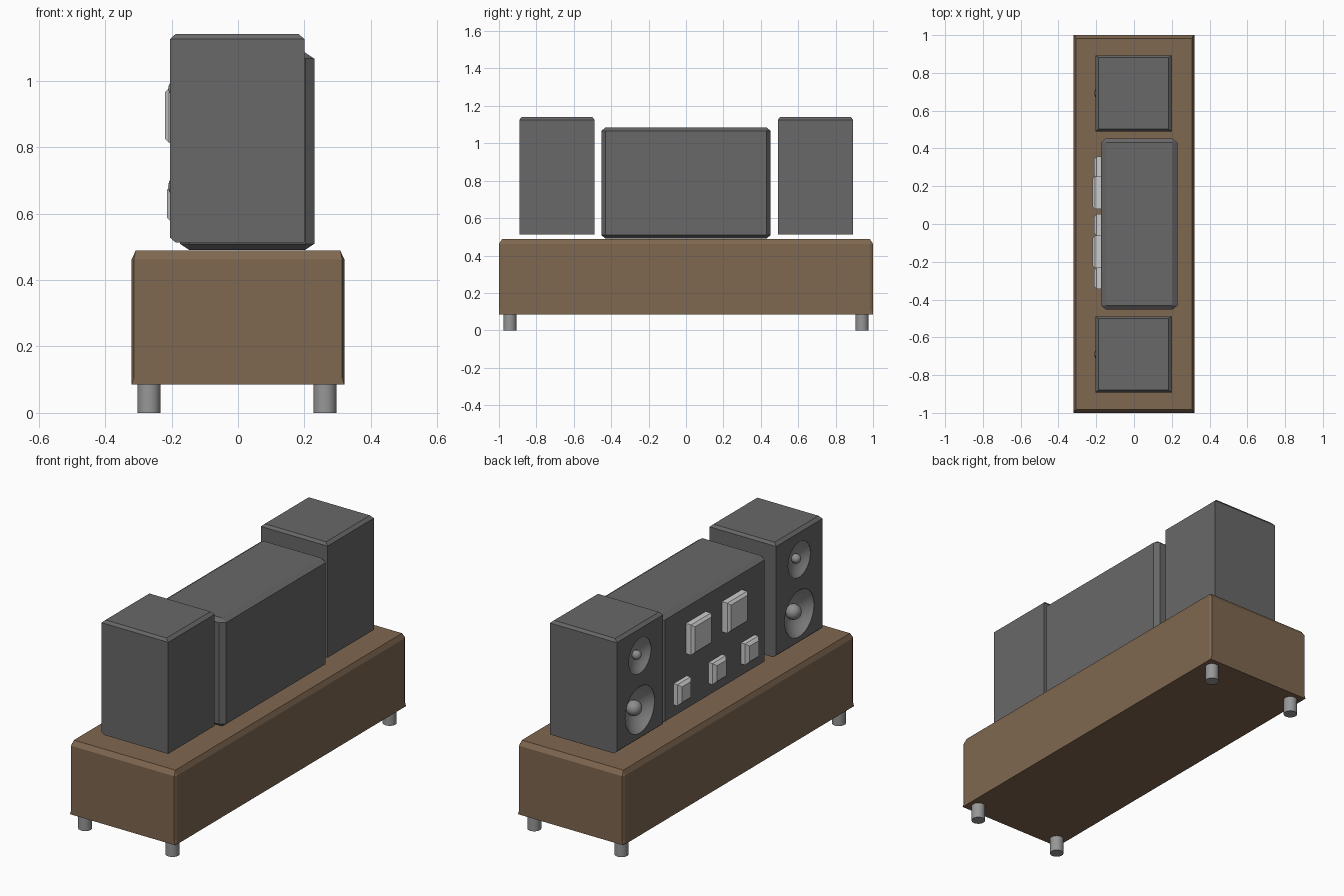
import bpy, bmesh, math
from mathutils import Vector, Matrix

if "Cube" in bpy.data.objects:
    bpy.data.objects.remove(bpy.data.objects["Cube"])


def material(name, rgb):
    m = bpy.data.materials.new(name)
    m.diffuse_color = (*rgb, 1)
    m.use_nodes = True
    m.node_tree.nodes["Principled BSDF"].inputs["Base Color"].default_value = m.diffuse_color
    return m


WOOD = material("wood", (0.212, 0.135, 0.079))
DARK = material("dark_casing", (0.138, 0.138, 0.138))
CONE = material("cone_grey", (0.27, 0.27, 0.27))
METAL = material("leg_metal", (0.31, 0.31, 0.31))


def finish(name, bm, mat=None, smooth=False):
    me = bpy.data.meshes.new(name)
    bm.to_mesh(me)
    bm.free()
    ob = bpy.data.objects.new(name, me)
    bpy.context.collection.objects.link(ob)
    if mat:
        me.materials.append(mat)
    bpy.ops.object.select_all(action='DESELECT')
    ob.select_set(True)
    bpy.context.view_layer.objects.active = ob
    if smooth:
        bpy.ops.object.shade_smooth_by_angle(angle=math.radians(40))
    return ob


def box(name, lo, hi, chamfer, pick=lambda c: True, mat=None):
    """Box between two corners; picked edges get a chamfer sized per axis."""
    lo, hi, chamfer = Vector(lo), Vector(hi), Vector(chamfer)
    bm = bmesh.new()
    bmesh.ops.create_cube(bm, size=1)
    edges = [e for e in bm.edges if pick((e.verts[0].co + e.verts[1].co) / 2)]
    for v in bm.verts:
        p = v.co * (hi - lo)
        v.co = [a / c for a, c in zip(p, chamfer)]
    bmesh.ops.bevel(bm, geom=edges, offset=1, segments=1, affect='EDGES')
    for v in bm.verts:
        v.co = v.co * chamfer + (lo + hi) / 2
    return finish(name, bm, mat)


def cylinder(name, r, h, matrix, mat=None, seg=32):
    bm = bmesh.new()
    bmesh.ops.create_cone(bm, cap_ends=True, segments=seg, radius1=r, radius2=r,
                          depth=h, matrix=matrix)
    return finish(name, bm, mat, True)


def driver_cone(name, r, depth, x, y, z):
    """Dished speaker cone facing -x."""
    bm = bmesh.new()
    profile = [(1, 0), (0.8, 0.4), (0.55, 0.75), (0.3, 0.95), (0, 1)]
    vs = [bm.verts.new((x + d * depth, y + k * r, z)) for k, d in profile]
    es = [bm.edges.new(p) for p in zip(vs, vs[1:])]
    bmesh.ops.spin(bm, geom=vs + es, cent=(x, y, z), axis=(1, 0, 0),
                   angle=math.tau, steps=32)
    bmesh.ops.remove_doubles(bm, verts=bm.verts, dist=1e-4)
    bm.normal_update()
    flip = [f for f in bm.faces if f.normal.x > 0]
    bmesh.ops.reverse_faces(bm, faces=flip)
    return finish(name, bm, CONE, True)


def dome(name, r, x, y, z):
    bm = bmesh.new()
    bmesh.ops.create_uvsphere(bm, u_segments=24, v_segments=12, radius=r,
                              matrix=Matrix.Translation((x, y, z)))
    return finish(name, bm, CONE, True)


# cabinet: chamfered rings that run to sharp corners at the bottom
bm = bmesh.new()
rings = []
for hx, hy, cx, cy, z in [(0.32, 1, 0, 0, 0.085), (0.32, 1, 0.007, 0.015, 0.107),
                          (0.32, 1, 0.007, 0.015, 0.462),
                          (0.308, 0.983, 0, 0, 0.488)]:
    pts = [(hx, hy - cy), (hx - cx, hy), (cx - hx, hy), (-hx, hy - cy),
           (-hx, cy - hy), (cx - hx, -hy), (hx - cx, -hy), (hx, cy - hy)]
    rings.append([bm.verts.new((px, py, z)) for px, py in pts])
for a, b in zip(rings, rings[1:]):
    for i in range(8):
        j = (i + 1) % 8
        bm.faces.new((a[i], a[j], b[j], b[i]))
bm.faces.new(rings[0][::-1])
bm.faces.new(rings[-1])
bmesh.ops.remove_doubles(bm, verts=bm.verts, dist=1e-4)
bmesh.ops.recalc_face_normals(bm, faces=bm.faces)
finish("cabinet", bm, WOOD)

# legs
for lx in (-0.268, 0.262):
    for ly in (-0.942, 0.941):
        cylinder("leg", 0.035, 0.09, Matrix.Translation((lx, ly, 0.045)), METAL)

# central set
box("center_unit", (-0.175, -0.453, 0.491), (0.23, 0.453, 1.084),
    (0.027, 0.022, 0.018), mat=DARK)

# panels on the -x face of the central set
for py in (0.165, -0.148):
    box("large_panel", (-0.22, py - 0.086, 0.812), (-0.165, py + 0.086, 0.978),
        (0.013, 0.013, 0.013), lambda c: c.x < -0.4)
for py in (0.30, -0.005, -0.287):
    box("small_panel", (-0.213, py - 0.058, 0.572), (-0.165, py + 0.058, 0.688),
        (0.015, 0.018, 0.015), lambda c: c.x < -0.4)

# speakers
for side, sy in (("left", 0.692), ("right", -0.69)):
    body = box(side + "_speaker", (-0.205, sy - 0.201, 0.513), (0.2, sy + 0.201, 1.14),
               (0.017, 0.011, 0.015),
               lambda c: c.z > 0.4 or (c.z < -0.4 and c.x < -0.4), DARK)
    drivers = [("tweeter", 0.098, 0.035, 0.977, 0.025), ("woofer", 0.129, 0.06, 0.681, 0.041)]
    for part, r, depth, z, dr in drivers:
        # recess
        turn = Matrix.Translation((-0.2, sy, z)) @ Matrix.Rotation(math.pi / 2, 4, 'Y')
        cutter = cylinder("cutter", r - 0.001, 0.16, turn)
        cutter.hide_render = True
        mod = body.modifiers.new("recess", 'BOOLEAN')
        mod.operation = 'DIFFERENCE'
        mod.solver = 'EXACT'
        mod.object = cutter
        bpy.context.view_layer.objects.active = body
        bpy.ops.object.modifier_apply(modifier=mod.name)
        bpy.data.objects.remove(cutter)
        # cone and dome
        driver_cone(f"{side}_{part}_cone", r, depth, -0.2045, sy, z)
        dome(f"{side}_{part}_dome", dr, -0.21 + dr, sy, z)
